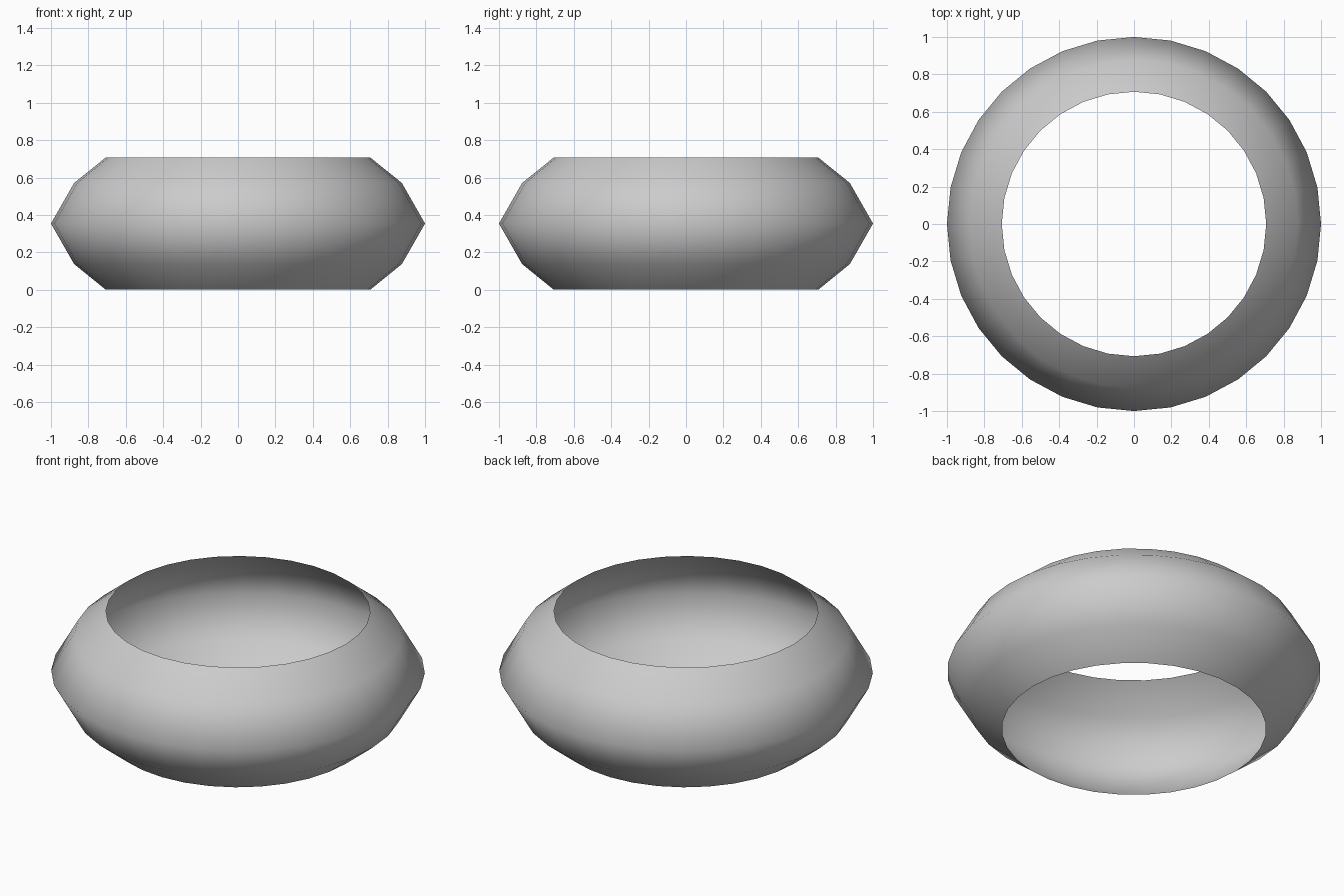
import bpy
import bmesh
from math import cos, sin, tau

if "Cube" in bpy.data.objects:
    bpy.data.objects.remove(bpy.data.objects["Cube"])

SIDES = 32
# Band profile (radius, height), from bottom rim to top rim
PROFILE = [(0.707, 0.0), (0.876, 0.137), (1.0, 0.354), (0.876, 0.571), (0.707, 0.707)]

# Open ring band: the profile swept around z, a single thin sheet
bm = bmesh.new()
rings = [[bm.verts.new((r * cos(tau * i / SIDES), r * sin(tau * i / SIDES), z))
          for i in range(SIDES)] for r, z in PROFILE]
for low, high in zip(rings, rings[1:]):
    for i in range(SIDES):
        j = (i + 1) % SIDES
        bm.faces.new((low[i], low[j], high[j], high[i])).smooth = True

mesh = bpy.data.meshes.new("ring_band")
bm.to_mesh(mesh)
bm.free()
bpy.context.collection.objects.link(bpy.data.objects.new("ring_band", mesh))
